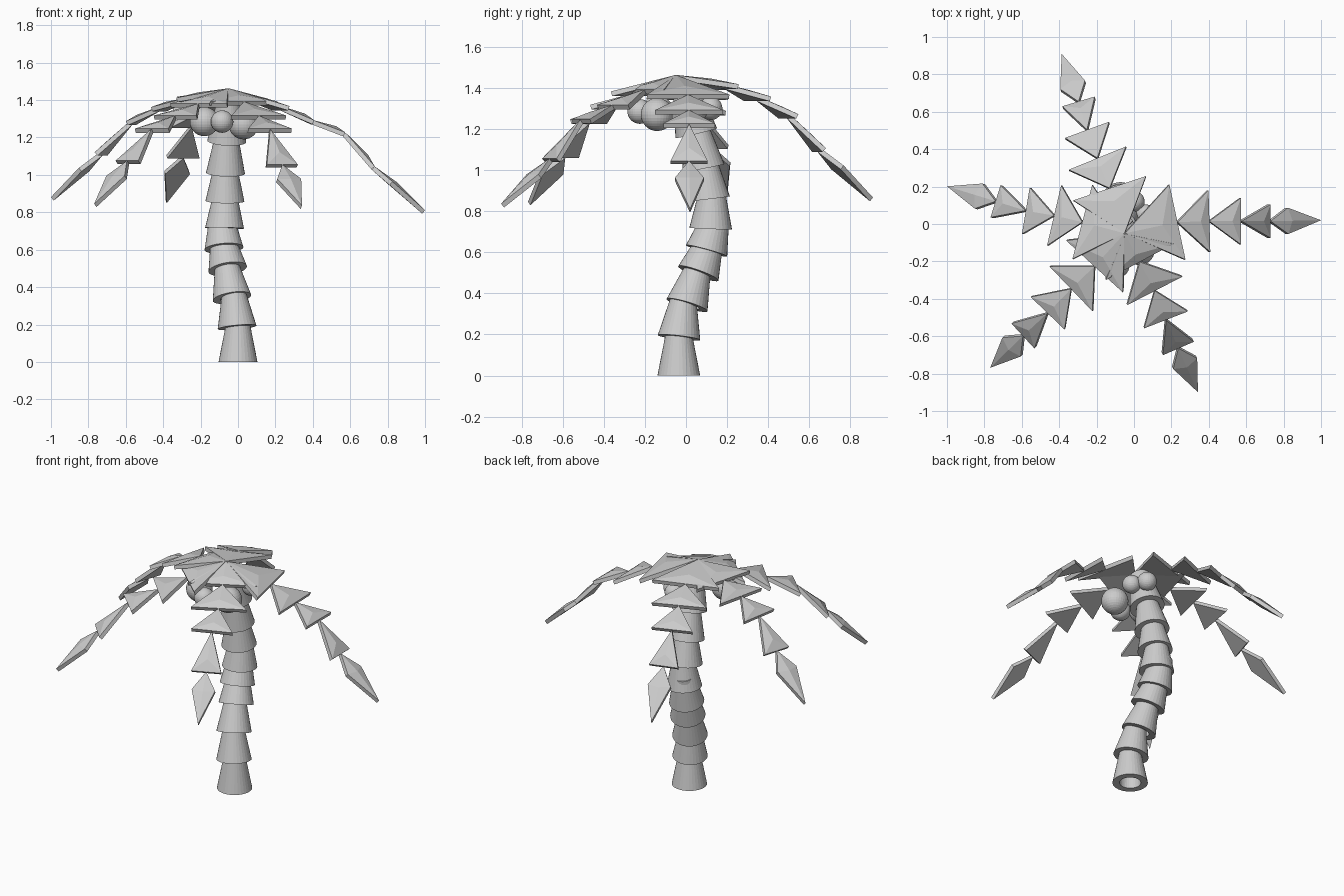
import bpy, bmesh, math
from mathutils import Vector, Matrix

cube = bpy.data.objects.get("Cube")
if cube:
    bpy.data.objects.remove(cube, do_unlink=True)

grey = bpy.data.materials.new("plain grey")
grey.use_nodes = True
COLOUR = (0.6, 0.6, 0.6, 1)
grey.diffuse_color = COLOUR
grey.node_tree.nodes["Principled BSDF"].inputs["Base Color"].default_value = COLOUR


def finish(bm, name):
    bmesh.ops.recalc_face_normals(bm, faces=bm.faces)
    mesh = bpy.data.meshes.new(name)
    bm.to_mesh(mesh)
    bm.free()
    mesh.materials.append(grey)
    obj = bpy.data.objects.new(name, mesh)
    bpy.context.collection.objects.link(obj)
    return obj


def trunk_segment(name, base, axis, length):
    """Hollow flared tube, wide end down, along the given axis."""
    bm = bmesh.new()
    n = 32
    profile = [(0.104, 0), (0.06, length), (0.045, length), (0.063, 0)]
    rings = [[bm.verts.new((r * math.cos(math.tau * i / n),
                            r * math.sin(math.tau * i / n), h))
              for i in range(n)] for r, h in profile]
    for k in range(4):
        a, b = rings[k], rings[(k + 1) % 4]
        for i in range(n):
            j = (i + 1) % n
            bm.faces.new((a[i], a[j], b[j], b[i]))
    turn = Vector((0, 0, 1)).rotation_difference(Vector(axis)).to_matrix().to_4x4()
    bm.transform(Matrix.Translation(base) @ turn)
    return finish(bm, name)


def add_blade(bm, start, end, half, kite):
    """Thin leaf plate with a slightly raised middle; point at the start."""
    start, end = Vector(start), Vector(end)
    along = end - start
    side = along.cross(Vector((0, 0, 1))).normalized()
    up = side.cross(along).normalized()
    if kite:
        wide = start + along * 0.35
        outline = [start, wide + side * half, end, wide - side * half]
        peak = start + along * 0.4
    else:
        outline = [start, end + side * half, end - side * half]
        peak = start + along * 0.7
    top = [bm.verts.new(p + up * 0.008) for p in outline]
    low = [bm.verts.new(p - up * 0.016) for p in outline]
    mid = bm.verts.new(peak + up * 0.022)
    bm.faces.new(low)
    for i in range(len(outline)):
        j = (i + 1) % len(outline)
        bm.faces.new((top[i], top[j], mid))
        bm.faces.new((top[i], low[i], low[j], top[j]))


# Trunk: stacked flared segments following a gentle bend
trunk_path = [Vector(p) for p in (
    (0, -0.035, 0), (-0.005, -0.034, 0.185), (-0.032, 0.005, 0.343),
    (-0.055, 0.06, 0.497), (-0.075, 0.1, 0.607), (-0.072, 0.12, 0.715),
    (-0.07, 0.11, 0.86), (-0.067, 0.085, 1.01), (-0.06, 0.05, 1.18),
    (-0.05, 0.0, 1.37))]
for i in range(len(trunk_path) - 1):
    base, nxt = trunk_path[i], trunk_path[i + 1]
    before = trunk_path[i - 1] if i else base
    axis = Vector((0, 0, 1)) if i == 0 else (nxt - before)
    length = max(0.2, (nxt - base).length + 0.04)
    trunk_segment(f"trunk_segment_{i + 1}", base, axis, length)

# Nuts clustered under the crown
nuts = [((0.03, -0.14, 1.27), 0.08), ((-0.085, -0.225, 1.285), 0.06),
        ((-0.18, -0.14, 1.285), 0.078), ((0.0, 0.12, 1.3), 0.057),
        ((0.06, 0.05, 1.29), 0.055)]
for i, (place, radius) in enumerate(nuts):
    bm = bmesh.new()
    bmesh.ops.create_uvsphere(bm, u_segments=32, v_segments=16, radius=radius,
                              matrix=Matrix.Translation(place))
    finish(bm, f"nut_{i + 1}")

# Fronds: chains of triangular blades ending in a kite-shaped tip
CROWN = (-0.05, -0.05, 1.455)
HALF_WIDTHS = (0.205, 0.165, 0.125, 0.09, 0.07)
fronds = {
    "left": [(0.23, 0.01, 1.36), (0.40, 0.015, 1.285), (0.57, 0.015, 1.22),
             (0.725, 0.015, 1.04), (0.995, 0.02, 0.805)],
    "back": [(-0.13, 0.19, 1.41), (-0.195, 0.35, 1.35), (-0.25, 0.5, 1.265),
             (-0.295, 0.65, 1.1), (-0.385, 0.905, 0.86)],
    "right": [(-0.275, 0.01, 1.405), (-0.425, 0.045, 1.355), (-0.575, 0.07, 1.28),
              (-0.735, 0.12, 1.115), (-0.995, 0.2, 0.875)],
    "front_right": [(-0.21, -0.225, 1.375), (-0.335, -0.345, 1.31),
                    (-0.46, -0.475, 1.24), (-0.59, -0.595, 1.07),
                    (-0.765, -0.765, 0.84)],
    "front_left": [(0.03, -0.2, 1.385), (0.11, -0.355, 1.31), (0.17, -0.51, 1.24),
                   (0.235, -0.66, 1.05), (0.34, -0.895, 0.83)],
}
for name, joints in fronds.items():
    bm = bmesh.new()
    points = [CROWN] + joints
    for i, half in enumerate(HALF_WIDTHS):
        add_blade(bm, points[i], points[i + 1], half, kite=(i == 4))
    finish(bm, f"frond_{name}")
